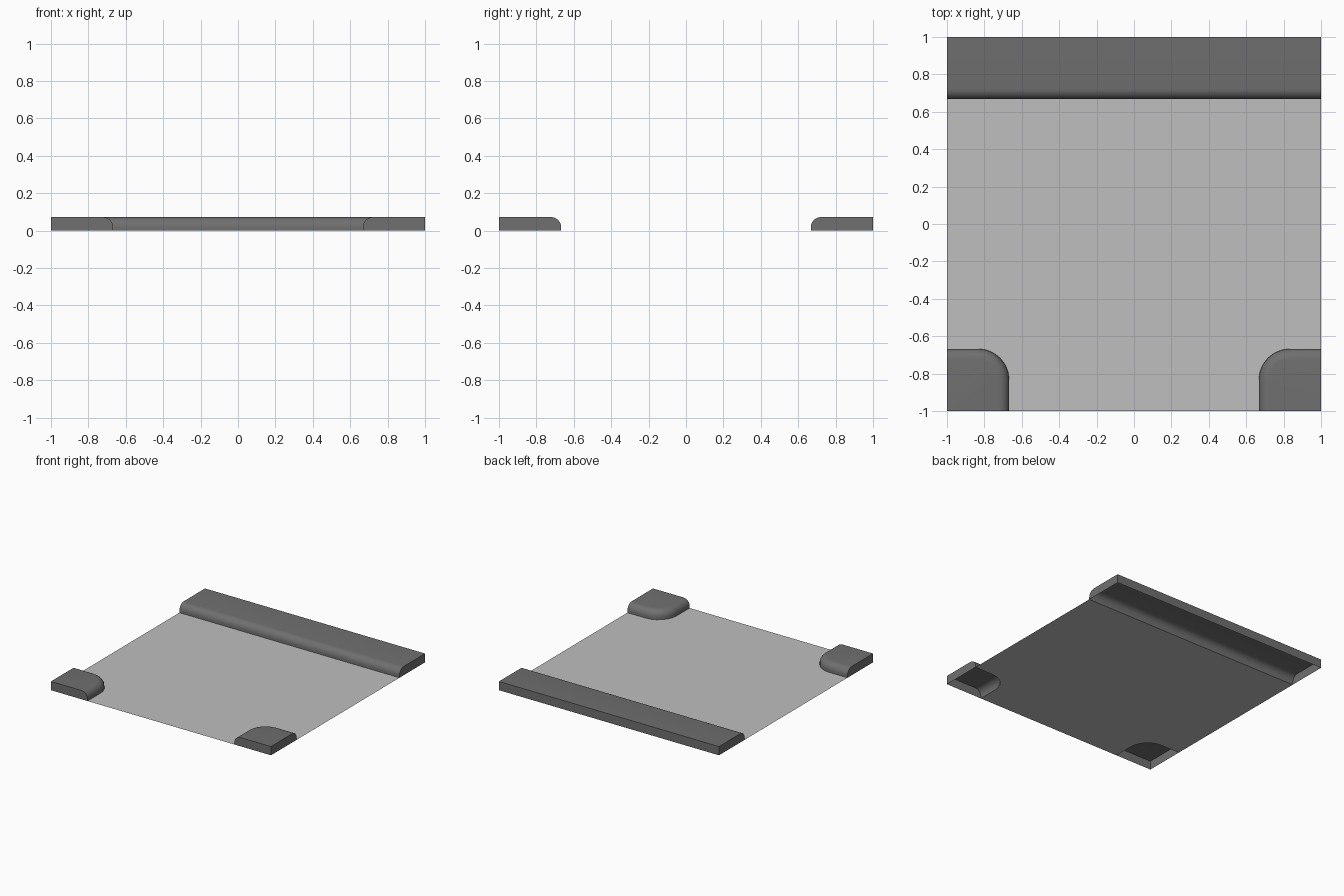
import bpy, bmesh, math

cube = bpy.data.objects.get("Cube")
if cube:
    bpy.data.objects.remove(cube, do_unlink=True)

EDGE = 0.667      # inner edge of the raised parts
HEIGHT = 0.072
ROUND = 0.055     # rounding of the upper inner edge
BEND = 0.167      # plan radius of the corner pieces
CENTRE = EDGE + BEND


def make_material(name, value):
    mat = bpy.data.materials.new(name)
    mat.use_nodes = True
    colour = (value, value, value, 1)
    mat.diffuse_color = colour
    bsdf = mat.node_tree.nodes["Principled BSDF"]
    bsdf.inputs["Base Color"].default_value = colour
    bsdf.inputs["Roughness"].default_value = 0.8
    return mat


def make_object(name, bm, mat):
    mesh = bpy.data.meshes.new(name)
    bm.to_mesh(mesh)
    bm.free()
    mesh.materials.append(mat)
    obj = bpy.data.objects.new(name, mesh)
    bpy.context.collection.objects.link(obj)
    return obj


def bend_points(inset, steps=6):
    """Quarter bend of the front left corner, from the front edge to the side edge."""
    r = BEND - inset
    angles = [math.pi - math.pi / 2 * i / steps for i in range(steps + 1)]
    bend = [(CENTRE + r * math.cos(a), -CENTRE + r * math.sin(a)) for a in angles]
    return [(EDGE + inset, -1)] + bend + [(1, -EDGE - inset)]


def corner_outline(inset):
    return bend_points(inset) + [(1, -1)]


def bar_outline(inset):
    y = EDGE + inset
    return [(-1, y), (-1, 1), (1, 1), (1, y)]


def raised_shell(name, outline, mat, steps=6):
    """Loft an outline up a rounded edge and close the top; the underside stays open."""
    bm = bmesh.new()
    levels = [(0, 0)]
    for i in range(steps + 1):
        a = math.pi / 2 * i / steps
        levels.append((ROUND * (1 - math.cos(a)),
                       HEIGHT - ROUND + ROUND * math.sin(a)))
    rings = [[bm.verts.new((x, y, z)) for x, y in outline(d)] for d, z in levels]
    for low, high in zip(rings, rings[1:]):
        for i in range(len(low)):
            j = (i + 1) % len(low)
            bm.faces.new((low[i], low[j], high[j], high[i]))
    top = bm.faces.new(rings[-1])
    bmesh.ops.recalc_face_normals(bm, faces=bm.faces)
    top.normal_update()
    if top.normal.z < 0:
        bmesh.ops.reverse_faces(bm, faces=bm.faces)
    obj = make_object(name, bm, mat)
    bpy.ops.object.select_all(action='DESELECT')
    obj.select_set(True)
    bpy.context.view_layer.objects.active = obj
    bpy.ops.object.shade_smooth_by_angle(angle=math.radians(35))
    return obj


dark = make_material("dark grey", 0.16)
light = make_material("light grey", 0.52)

# Raised strip along the back
raised_shell("back_strip", bar_outline, dark)

# Raised rounded corners at the front
corners = raised_shell("front_corners", corner_outline, dark)
mirror = corners.modifiers.new("Mirror", 'MIRROR')
mirror.use_mirror_merge = False

# Flat floor, cut out beneath the raised parts
bm = bmesh.new()
right_side = bend_points(0) + [(1, EDGE)]
outline = right_side + [(-x, y) for x, y in reversed(right_side)]
floor = bm.faces.new([bm.verts.new((x, y, 0)) for x, y in outline])
floor.normal_update()
if floor.normal.z < 0:
    floor.normal_flip()
make_object("floor", bm, light)
